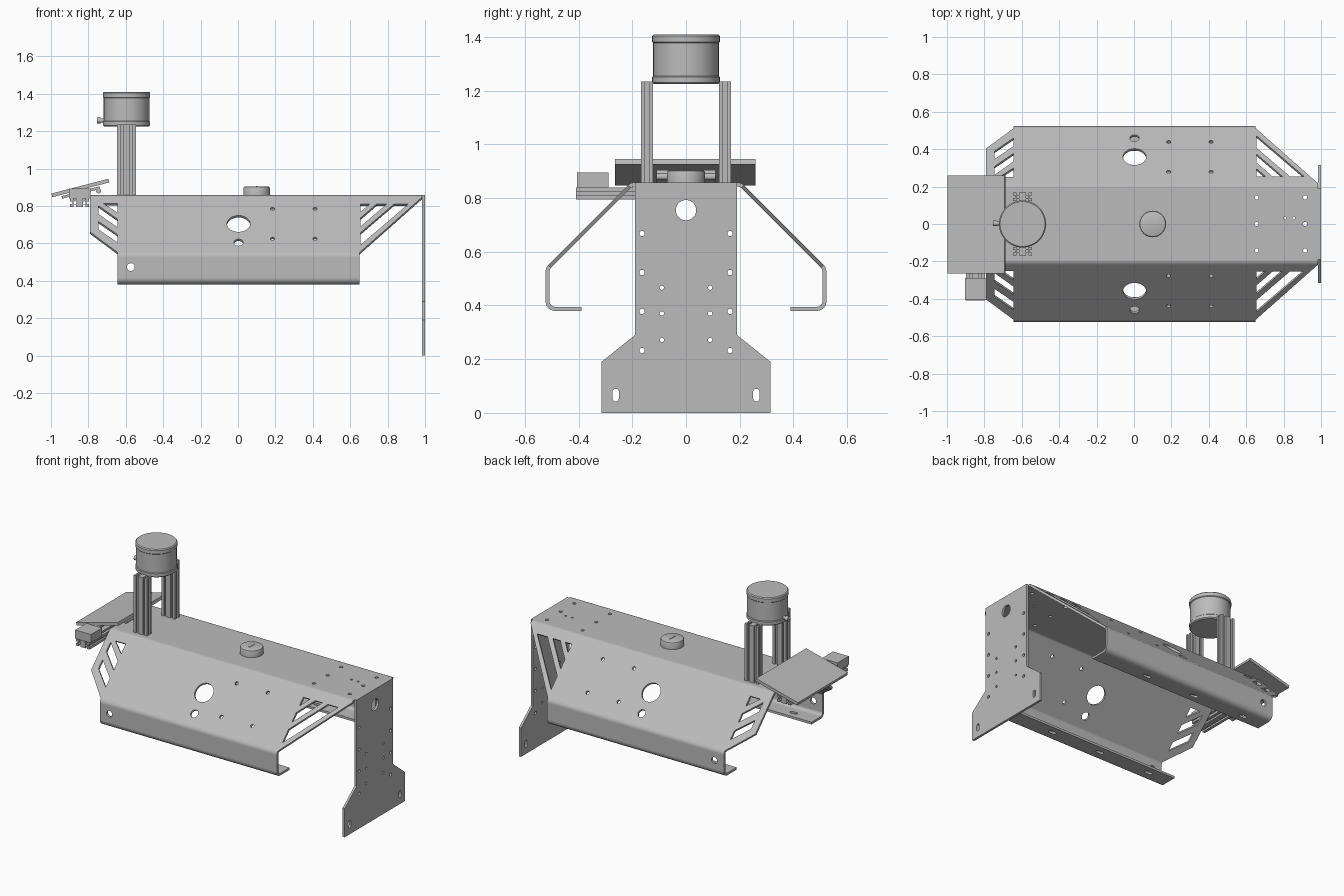
import bpy, bmesh
from math import sin, cos, pi, radians
from mathutils import Matrix, Vector

if "Cube" in bpy.data.objects:
    bpy.data.objects.remove(bpy.data.objects["Cube"])

metal = bpy.data.materials.new("brushed grey metal")
metal.use_nodes = True
metal.diffuse_color = (0.5, 0.5, 0.5, 1)
metal.node_tree.nodes["Principled BSDF"].inputs["Base Color"].default_value = (0.5, 0.5, 0.5, 1)

X, Y, Z = Vector((1, 0, 0)), Vector((0, 1, 0)), Vector((0, 0, 1))
T = 0.015                      # sheet thickness
TOP = 0.858                    # outer height of the deck
LEAN = 1.064                   # sloped side lies on |y| + z = LEAN
X0, X1 = -0.79, 0.985          # deck ends
B0, B1 = -0.643, 0.65          # lower body ends


def finish(name, bm):
    bmesh.ops.remove_doubles(bm, verts=bm.verts, dist=0.00005)
    bmesh.ops.recalc_face_normals(bm, faces=bm.faces)
    me = bpy.data.meshes.new(name)
    bm.to_mesh(me)
    bm.free()
    me.materials.append(metal)
    me.shade_smooth()
    me.set_sharp_from_angle(angle=radians(30))
    ob = bpy.data.objects.new(name, me)
    bpy.context.collection.objects.link(ob)
    return ob


def sheet(name, loops, origin, u, v, n, t=T):
    """Flat outline with holes; its outer face is at origin, thickness goes along -n."""
    cu = bpy.data.curves.new(name, 'CURVE')
    cu.dimensions, cu.fill_mode, cu.extrude = '2D', 'BOTH', t / 2
    for loop in loops:
        sp = cu.splines.new('POLY')
        sp.points.add(len(loop) - 1)
        for p, (a, b) in zip(sp.points, loop):
            p.co = (a, b, 0, 1)
        sp.use_cyclic_u = True
    tmp = bpy.data.objects.new(name + " helper", cu)
    bpy.context.collection.objects.link(tmp)
    dg = bpy.context.evaluated_depsgraph_get()
    me = bpy.data.meshes.new_from_object(tmp.evaluated_get(dg))
    bm = bmesh.new()
    bm.from_mesh(me)
    bpy.data.objects.remove(tmp)
    bpy.data.meshes.remove(me)
    bpy.data.curves.remove(cu)
    m = Matrix((u, v, n)).transposed().to_4x4()
    m.translation = Vector(origin) - n * t / 2
    bm.transform(m)
    return finish(name, bm)


def circle(x, y, r, ry=None, count=24):
    ry = ry or r
    return [(x + r * cos(2 * pi * i / count), y + ry * sin(2 * pi * i / count)) for i in range(count)]


def slot(x, y, r, dx, dy):
    """Round-ended slot, stretched by dx or dy."""
    return [(x + r * cos(a) + (dx if cos(a) > 0 else -dx), y + r * sin(a) + (dy if sin(a) > 0 else -dy))
            for a in [2 * pi * (i + 0.5) / 16 for i in range(16)]]


def rect(x0, x1, y0, y1):
    return [(x0, y0), (x1, y0), (x1, y1), (x0, y1)]


def arc_strip(cy, cz, r, a0, a1, steps=6):
    """Cross-section of a bend, in degrees."""
    ang = [radians(a0 + (a1 - a0) * i / steps) for i in range(steps + 1)]
    return ([(cy + r * cos(a), cz + r * sin(a)) for a in ang] +
            [(cy + (r - T) * cos(a), cz + (r - T) * sin(a)) for a in reversed(ang)])


def lathe(name, profile, origin, axis=Z):
    bm = bmesh.new()
    vs = [bm.verts.new((r, 0, h)) for r, h in profile]
    es = [bm.edges.new(p) for p in zip(vs, vs[1:])]
    bmesh.ops.spin(bm, geom=vs + es, cent=(0, 0, 0), axis=Z, angle=2 * pi, steps=48)
    bmesh.ops.remove_doubles(bm, verts=bm.verts, dist=0.00005)
    bm.transform(Matrix.Translation(origin) @ Z.rotation_difference(axis).to_matrix().to_4x4())
    return finish(name, bm)


def box(name, center, size, tilt=0.0):
    bm = bmesh.new()
    bmesh.ops.create_cube(bm, size=1)
    bm.transform(Matrix.Translation(center) @ Matrix.Rotation(-tilt, 4, 'Y') @ Matrix.Diagonal((*size, 1)))
    return finish(name, bm)


def slotted_profile():
    """Double T-slot extrusion section."""
    pts = []
    for k in range(4):
        half, off, grooves = ((0.05, 0.0225, (-0.025, 0.025)), (0.0225, 0.05, (0,)))[k % 2]
        side = [(-half, -off)]
        for g in grooves:
            side += [(g - 0.007, -off), (g - 0.007, 0.012 - off), (g + 0.007, 0.012 - off), (g + 0.007, -off)]
        for a, b in side:
            for _ in range(k):
                a, b = -b, a
            pts.append((a, b))
    return [pts, circle(-0.025, 0, 0.008), circle(0.025, 0, 0.008)]


# Deck
R = 0.035
C_TOP = (LEAN - TOP - R * 0.414, TOP - R)
C_LOW = (0.523 - R, LEAN - 0.523 - R * 0.414)
C_BASE = (0.523 - R, 0.38 + R)
deck = [rect(X0, X1, -C_TOP[0], C_TOP[0])]
deck += [circle(x, y, 0.011) for x in (0.655, 0.915) for y in (-0.142, 0, 0.142)]
deck += [circle(x, 0.032, 0.007) for x in (0.808, 0.855)]
sheet("deck", deck, (0, 0, TOP), X, Y, Z)

# Sloped sides with slanted windows, written as (x, height)
z_hi = C_TOP[1] + R * 0.7071
z_lo = C_LOW[1] + R * 0.7071
slope = [[(X0, z_hi), (X0, 0.66), (B0, z_lo), (B1, z_lo), (X1, z_hi)],
         [(-0.72, 0.813), (-0.645, 0.813), (-0.645, 0.765)],
         [(-0.747, 0.802), (-0.645, 0.73), (-0.645, 0.687), (-0.747, 0.757)],
         [(-0.747, 0.718), (-0.645, 0.648), (-0.645, 0.605), (-0.747, 0.675)],
         [(0.655, 0.768), (0.704, 0.81), (0.655, 0.81)],
         [(0.655, 0.69), (0.655, 0.736), (0.741, 0.81), (0.795, 0.81)],
         [(0.655, 0.592), (0.655, 0.657), (0.834, 0.81), (0.91, 0.81)],
         circle(0.003, 0.705, 0.062, 0.044), circle(0.003, 0.605, 0.025, 0.018)]
slope += [circle(x, z, 0.011, 0.008) for x in (0.185, 0.412) for z in (0.625, 0.785)]
skirt = [rect(B0, B1, C_BASE[1], C_LOW[1]), circle(-0.573, 0.473, 0.021)]
flange = [rect(B0, B1, 0.39, C_BASE[0])] + [slot(x, 0.44, 0.012, 0.015, 0) for x in (-0.48, -0.1, 0.27)]

for s, side in ((1, "back"), (-1, "front")):
    S = Y * s
    sheet(side + "_slope", slope, S * LEAN, X, Z - S, (Z + S).normalized())
    sheet(side + "_skirt", skirt, S * 0.523, X, Z, S)
    sheet(side + "_flange", flange, (0, 0, 0.38), X, S, -Z)
    for part, c, a0, a1, xa, xb in (("top", C_TOP, 90, 45, X0, X1), ("middle", C_LOW, 45, 0, B0, B1),
                                    ("bottom", C_BASE, 0, -90, B0, B1)):
        sheet(f"{side}_{part}_bend", [arc_strip(*c, R, a0, a1)], X * xb, S, Z, X, xb - xa)

# End plate with flared foot
half = [(0.315, 0), (0.315, 0.19), (0.19, 0.29), (0.19, TOP)]
plate = [half + [(-y, z) for y, z in reversed(half)], circle(0, 0.755, 0.038)]
for s in (1, -1):
    plate += [circle(s * 0.164, z, 0.01) for z in (0.232, 0.378, 0.523, 0.668)]
    plate += [circle(s * 0.09, z, 0.008) for z in (0.272, 0.37, 0.466)]
    plate.append(slot(s * 0.262, 0.066, 0.012, 0, 0.012))
sheet("end_plate", plate, X, Y, Z, X)

# Mast posts and round sensor
for s, side in ((1, "back"), (-1, "front")):
    sheet(side + "_post", slotted_profile(), (-0.596, s * 0.145, 1.235), X, Y, Z, 1.235 - TOP)
lathe("round_sensor", [(0, 0), (0.12, 0), (0.126, 0.006), (0.126, 0.026), (0.122, 0.03), (0.122, 0.152),
                       (0.126, 0.156), (0.126, 0.179), (0.12, 0.185), (0, 0.185)], (-0.596, 0, 1.225))
lathe("sensor_connector", [(0, 0), (0.01, 0), (0.01, 0.02), (0.015, 0.02), (0.015, 0.042), (0, 0.042)],
      (-0.712, 0.003, 1.257), -X)

# Low round puck on the deck
lathe("puck", [(0, 0), (0.071, 0), (0.071, 0.036), (0.068, 0.043), (0.062, 0.046), (0, 0.046)], (0.1, 0, TOP))
box("puck_mark", (0.1, 0, TOP + 0.047), (0.008, 0.05, 0.004))

# Tilted panel on its side rail
tilt = radians(14.5)
box("tilted_panel", (-0.843, -0.003, 0.896), (0.315, 0.522, 0.02), tilt)
box("panel_backing", (-0.84, 0, 0.872), (0.21, 0.22, 0.014), tilt)
box("panel_bracket", (-0.847, 0, 0.85), (0.09, 0.12, 0.03))
sheet("side_rail", slotted_profile(), (-0.847, -0.41, 0.8175), X, Z, -Y, 0.6)
box("rail_box", (-0.847, -0.348, 0.867), (0.115, 0.117, 0.055))
lathe("panel_hinge", [(0, -0.11), (0.013, -0.11), (0.013, 0.11), (0, 0.11)], (-0.745, 0, 0.88), Y)
